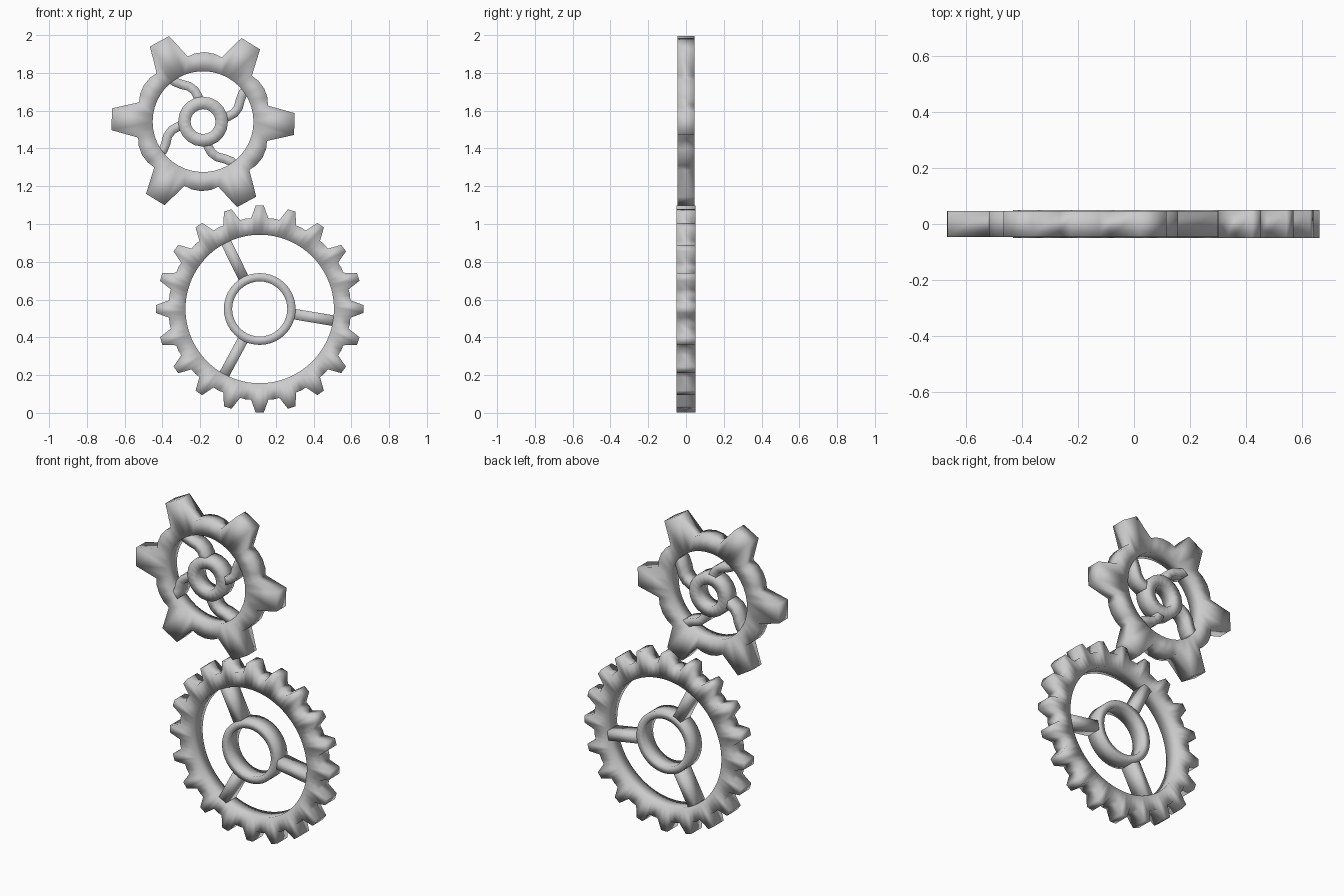
import bpy, bmesh
from math import sin, cos, radians
from mathutils import Vector

if "Cube" in bpy.data.objects:
    bpy.data.objects.remove(bpy.data.objects["Cube"])


def finish(bm, name):
    bmesh.ops.recalc_face_normals(bm, faces=bm.faces)
    me = bpy.data.meshes.new(name)
    bm.to_mesh(me)
    bm.free()
    me.shade_smooth()
    ob = bpy.data.objects.new(name, me)
    bpy.context.collection.objects.link(ob)
    return ob


def band(name, a, b, depth, closed):
    """Solid plate between two matching (x, z) outlines, extruded along y."""
    bm = bmesh.new()
    rows = [[bm.verts.new((p[0], y, p[1])) for p in pts]
            for pts, y in ((a, -depth), (b, -depth), (b, depth), (a, depth))]
    n = len(a)
    for i in range(n if closed else n - 1):
        j = (i + 1) % n
        for k in range(4):
            r, s = rows[k], rows[(k + 1) % 4]
            bm.faces.new((r[i], r[j], s[j], s[i]))
    if not closed:
        bm.faces.new([r[0] for r in rows])
        bm.faces.new([r[-1] for r in rows])
    return finish(bm, name)


def polar(c, r, deg):
    return (c[0] + r * cos(radians(deg)), c[1] + r * sin(radians(deg)))


def gear(name, c, teeth, profile, inner, depth, tilt):
    pitch, m = 360 / teeth, len(profile)
    outer_pts, inner_pts = [], []
    for t in range(teeth):
        for k, (ang, r) in enumerate(profile):
            outer_pts.append(polar(c, r, tilt + t * pitch + ang))
            inner_pts.append(polar(c, inner, tilt + t * pitch + profile[0][0] + pitch * k / m))
    return band(name, outer_pts, inner_pts, depth, True)


def ring(name, c, outer, inner, depth, n):
    return band(name, [polar(c, outer, 360 * i / n) for i in range(n)],
                [polar(c, inner, 360 * i / n) for i in range(n)], depth, True)


def spoke(name, path, width, depth):
    pts = [Vector(p) for p in path]
    left, right = [], []
    for i, p in enumerate(pts):
        d = (pts[min(i + 1, len(pts) - 1)] - pts[max(i - 1, 0)]).normalized()
        side = Vector((-d.y, d.x)) * width / 2
        left.append(p + side)
        right.append(p - side)
    return band(name, left, right, depth, False)


# Large lower gear: toothed rim, hub and three straight spokes
big = (0.115, 0.55)
gear("large_gear_rim", big, 20,
     [(-5.5, 0.482), (-2.2, 0.549), (2.2, 0.549), (5.5, 0.482), (9, 0.484)],
     0.393, 0.05, 0)
ring("large_gear_hub", big, 0.19, 0.146, 0.05, 40)
for i, (p, q) in enumerate([((0.17, -0.025), (0.42, -0.067)),
                            ((-0.079, 0.152), (-0.19, 0.376)),
                            ((-0.082, -0.15), (-0.199, -0.367))]):
    spoke(f"large_gear_spoke_{i + 1}",
          [(big[0] + v[0], big[1] + v[1]) for v in (p, q)], 0.056, 0.049)

# Small upper gear: six wide teeth, hub and four S-shaped spokes
small = (-0.185, 1.542)
gear("small_gear_rim", small, 6,
     [(-15.3, 0.354), (-6.8, 0.487), (6.8, 0.487), (15.3, 0.354),
      (22, 0.364), (30, 0.368), (38, 0.364)],
     0.267, 0.046, -1.5)
ring("small_gear_hub", small, 0.132, 0.066, 0.045, 20)
s_curve = [(-0.015, 0.1), (-0.028, 0.135), (-0.045, 0.165), (-0.075, 0.187),
           (-0.115, 0.197), (-0.15, 0.211), (-0.19, 0.245)]
for i in range(4):
    ca, sa = cos(radians(90 * i)), sin(radians(90 * i))
    spoke(f"small_gear_spoke_{i + 1}",
          [(small[0] + x * ca - z * sa, small[1] + x * sa + z * ca) for x, z in s_curve],
          0.048, 0.044)
